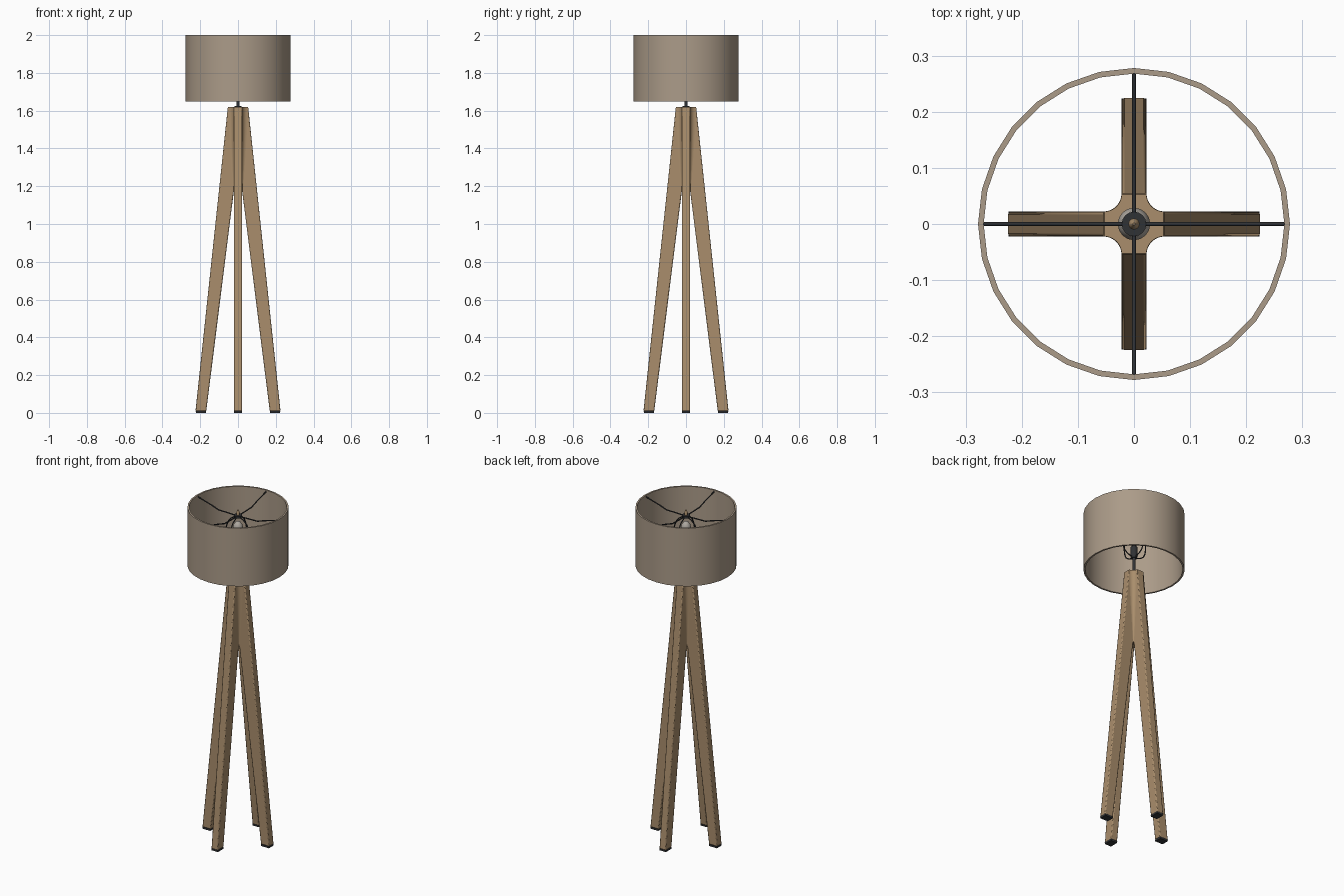
import bpy, bmesh
from math import pi, cos, sin

if "Cube" in bpy.data.objects:
    bpy.data.objects.remove(bpy.data.objects["Cube"])


def material(name, r, g, b, rough=0.7):
    m = bpy.data.materials.new(name)
    m.use_nodes = True
    m.diffuse_color = (r, g, b, 1)
    bsdf = m.node_tree.nodes["Principled BSDF"]
    bsdf.inputs["Base Color"].default_value = (r, g, b, 1)
    bsdf.inputs["Roughness"].default_value = rough
    return m


WOOD = material("oak wood", 0.40, 0.27, 0.15)
FABRIC = material("linen fabric", 0.41, 0.33, 0.25)
METAL = material("dark metal", 0.03, 0.032, 0.035)
GLASS = material("bulb glass", 0.42, 0.39, 0.35)


def finish(name, bm, mat, angle=0.0, bevel=0.0):
    bmesh.ops.recalc_face_normals(bm, faces=bm.faces)
    mesh = bpy.data.meshes.new(name)
    bm.to_mesh(mesh)
    bm.free()
    mesh.materials.append(mat)
    ob = bpy.data.objects.new(name, mesh)
    bpy.context.collection.objects.link(ob)
    if bevel:
        mod = ob.modifiers.new("soft edges", "BEVEL")
        mod.width, mod.segments = bevel, 2
    if angle:
        bpy.ops.object.select_all(action="DESELECT")
        ob.select_set(True)
        bpy.context.view_layer.objects.active = ob
        bpy.ops.object.shade_smooth_by_angle(angle=angle)
    return ob


def loft(name, rings, mat, closed=False, **kw):
    """Skin a list of equal-length rings; cap the ends unless closed."""
    bm = bmesh.new()
    rows = [[bm.verts.new(p) for p in ring] for ring in rings]
    n = len(rows[0])
    pairs = list(zip(rows, rows[1:] + rows[:1]))
    for a, b in pairs if closed else pairs[:-1]:
        for i in range(n):
            j = (i + 1) % n
            bm.faces.new((a[i], a[j], b[j], b[i]))
    if not closed:
        bm.faces.new(rows[0])
        bm.faces.new(rows[-1])
    return finish(name, bm, mat, **kw)


def lathe(name, profile, mat, sides, closed=False):
    rings = [[(r * cos(2 * pi * i / sides), r * sin(2 * pi * i / sides), z)
              for i in range(sides)] for r, z in profile]
    return loft(name, rings, mat, closed, angle=pi / 5)


def wire(name, points, radius, turn, smooth=False):
    curve = bpy.data.curves.new(name, "CURVE")
    curve.dimensions = "3D"
    curve.bevel_depth, curve.bevel_resolution = radius, 1
    curve.use_fill_caps = True
    curve.resolution_u = 6
    s = curve.splines.new("NURBS" if smooth else "POLY")
    s.points.add(len(points) - 1)
    for p, (r, z) in zip(s.points, points):
        p.co = (r, 0, z, 1)
    if smooth:
        s.use_endpoint_u = True
        s.order_u = 3
    curve.materials.append(METAL)
    ob = bpy.data.objects.new(name, curve)
    ob.rotation_euler.z = turn
    bpy.context.collection.objects.link(ob)


# Drum shade: thin open wall
WALL, INNER, LOW, HIGH = 0.278, 0.268, 1.648, 2.0
lathe("lamp_shade", [(WALL, LOW), (WALL, HIGH), (INNER, HIGH), (INNER, LOW)],
      FABRIC, 28, closed=True)

# Legs, foot pads, shade arms and bulb cage, repeated on four sides
HALF = 0.022
leg_side = [(0.225, 0.01), (0.168, 0.01), (0.0, 1.35), (0.0, 1.618), (0.054, 1.618)]
pad_side = [(0.223, 0.0), (0.17, 0.0), (0.169, 0.011), (0.224, 0.011)]
for k, side in enumerate(("left", "back", "right", "front")):
    turn = k * pi / 2
    for part, outline, mat, bev in (("leg", leg_side, WOOD, 0.005),
                                    ("foot_pad", pad_side, METAL, 0)):
        rings = [[(x, y, z) for x, z in outline] for y in (-HALF, HALF)]
        ob = loft(f"{side}_{part}", rings, mat, bevel=bev, angle=pi / 6)
        ob.rotation_euler.z = turn
    wire(f"{side}_shade_arm",
         [(0.0, 1.945), (0.13, 1.948), (0.18, 1.965), (INNER + 0.002, 1.99)], 0.0035, turn)
    wire(f"{side}_bulb_cage",
         [(0.008, 1.725), (0.06, 1.735), (0.085, 1.79), (0.08, 1.87),
          (0.045, 1.93), (0.0, 1.945)], 0.0035, turn, smooth=True)


# Hub: cross section with hollow rounded corners between the legs
def hub_ring(reach, z):
    ring = []
    for k in range(4):
        c, s = cos(k * pi / 2), sin(k * pi / 2)
        for i in range(7):
            a = pi * 1.5 - i * pi / 12
            x = reach + (reach - HALF) * cos(a)
            y = reach + (reach - HALF) * sin(a)
            ring.append((x * c - y * s, x * s + y * c, z))
    return ring


loft("leg_hub", [hub_ring(0.026, 1.17), hub_ring(0.042, 1.4), hub_ring(0.055, 1.612),
                 hub_ring(0.053, 1.62)], WOOD, angle=pi / 5)

# Stem, lamp holder, bulb and top fixing
lathe("stem", [(0.009, 1.61), (0.009, 1.73)], METAL, 12)
lathe("stem_washer", [(0.018, 1.615), (0.018, 1.625)], METAL, 16)
lathe("lamp_holder", [(0.016, 1.72), (0.019, 1.73), (0.019, 1.79), (0.014, 1.795)], METAL, 16)
lathe("bulb", [(0.012, 1.79), (0.015, 1.81), (0.026, 1.845), (0.029, 1.87),
               (0.024, 1.895), (0.012, 1.91), (0.002, 1.913)], GLASS, 16)
lathe("top_washer", [(0.022, 1.94), (0.022, 1.952)], METAL, 16)
lathe("finial", [(0.009, 1.95), (0.01, 1.965), (0.006, 1.975), (0.002, 1.985)], WOOD, 12)
